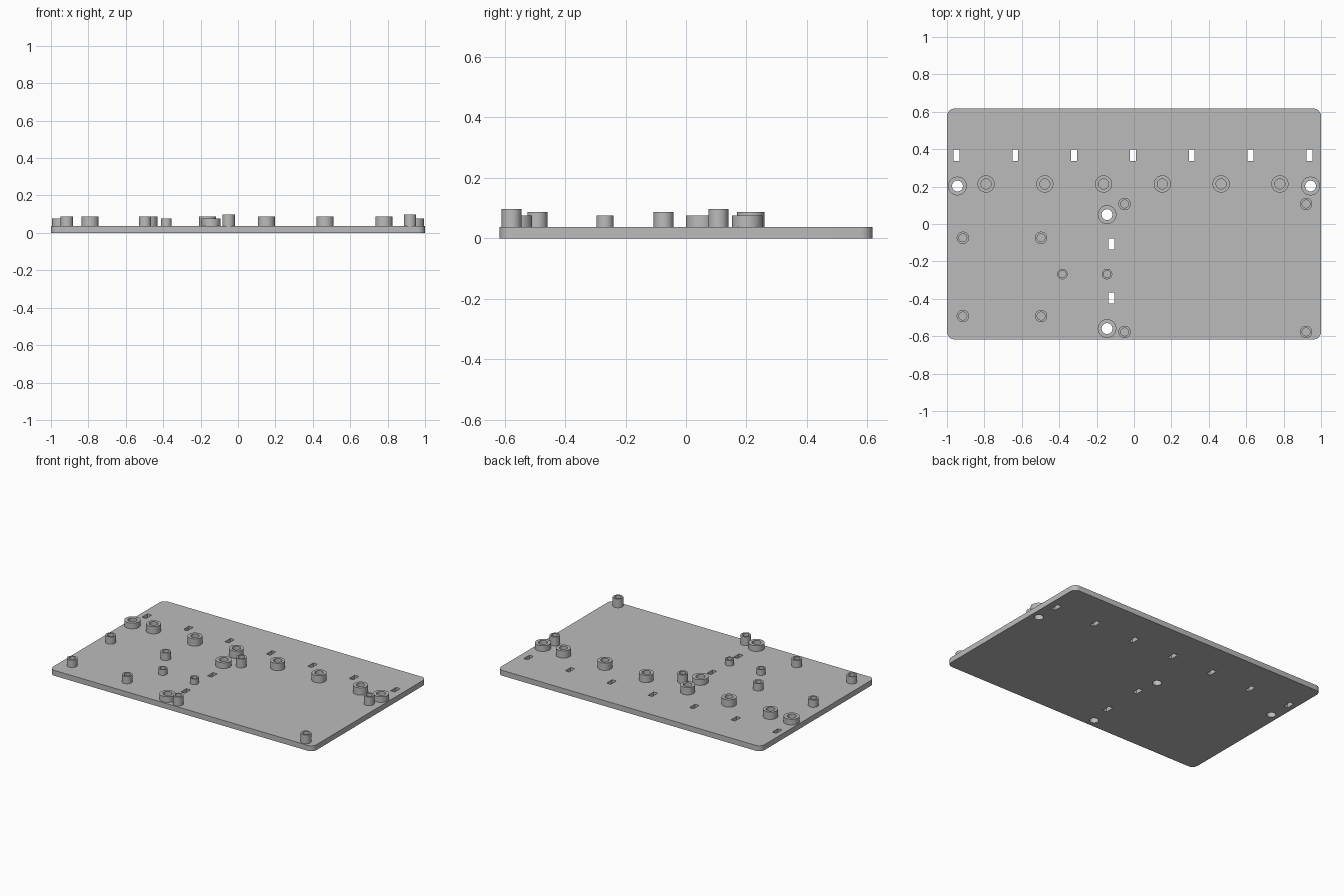
import bpy, bmesh, math
from mathutils import Matrix

cube = bpy.data.objects.get("Cube")
if cube:
    bpy.data.objects.remove(cube)

TOP = 0.037          # plate thickness
SIDES = 40

grey = bpy.data.materials.new("plain grey")
grey.use_nodes = True
colour = (0.5, 0.5, 0.5, 1)
grey.diffuse_color = colour
grey.node_tree.nodes["Principled BSDF"].inputs["Base Color"].default_value = colour


def finish(bm, name):
    mesh = bpy.data.meshes.new(name)
    bmesh.ops.recalc_face_normals(bm, faces=bm.faces)
    bm.to_mesh(mesh)
    bm.free()
    obj = bpy.data.objects.new(name, mesh)
    bpy.context.collection.objects.link(obj)
    mesh.materials.append(grey)
    return obj


def smooth(obj):
    bpy.ops.object.select_all(action="DESELECT")
    obj.select_set(True)
    bpy.context.view_layer.objects.active = obj
    bpy.ops.object.shade_smooth_by_angle(angle=math.radians(30))


def standoff(name, x, y, outer, inner, height):
    """Hollow round post, open to the plate below."""
    bm = bmesh.new()
    rings = []
    for r, z in ((outer, TOP), (outer, height), (inner, height), (inner, TOP)):
        rings.append([bm.verts.new((x + r * math.cos(a), y + r * math.sin(a), z))
                      for a in (2 * math.pi * i / SIDES for i in range(SIDES))])
    for low, high in zip(rings, rings[1:]):
        for i in range(SIDES):
            j = (i + 1) % SIDES
            bm.faces.new((low[i], low[j], high[j], high[i]))
    obj = finish(bm, name)
    # an open strip: make sure the rim faces up
    if max(obj.data.polygons, key=lambda p: abs(p.normal.z)).normal.z < 0:
        obj.data.flip_normals()
    smooth(obj)


# Base plate with rounded corners
bm = bmesh.new()
bmesh.ops.create_cube(bm, size=1, matrix=Matrix.Translation((0, 0, TOP / 2))
                      @ Matrix.Diagonal((2, 1.234, TOP, 1)))
corners = [e for e in bm.edges if abs(e.verts[0].co.z - e.verts[1].co.z) > TOP / 2]
bmesh.ops.bevel(bm, geom=corners, offset=0.04, segments=8, profile=0.5, affect="EDGES")
plate = finish(bm, "base_plate")

# Slots and through holes cut from the plate
through = [(-0.944, 0.203), (0.944, 0.203), (-0.144, 0.05), (-0.144, -0.559)]
slots = [(-0.949 + 0.3145 * i, 0.367) for i in range(7)] + [(-0.12, -0.107), (-0.12, -0.396)]
bm = bmesh.new()
for x, y in slots:
    bmesh.ops.create_cube(bm, size=1, matrix=Matrix.Translation((x, y, TOP / 2))
                          @ Matrix.Diagonal((0.031, 0.06, 0.1, 1)))
for x, y in through:
    bmesh.ops.create_cone(bm, cap_ends=True, segments=SIDES, radius1=0.029, radius2=0.029,
                          depth=0.1, matrix=Matrix.Translation((x, y, TOP / 2)))
cutter = finish(bm, "hole_cutter")
cutter.hide_render = True
cut = plate.modifiers.new("holes", "BOOLEAN")
cut.operation = "DIFFERENCE"
cut.solver = "EXACT"
cut.object = cutter
bpy.context.view_layer.objects.active = plate
bpy.ops.object.modifier_apply(modifier="holes")
bpy.data.objects.remove(cutter)
smooth(plate)

# Screw bosses around the through holes
for x, y in through:
    standoff("screw_boss", x, y, 0.05, 0.029, 0.076)

# Row of wide standoffs
for i in range(6):
    standoff("wide_standoff", -0.791 + 0.3142 * i, 0.214, 0.046, 0.027, 0.087)

# Tall, medium and short narrow standoffs
for x in (-0.05, 0.92):
    for y in (0.107, -0.577):
        standoff("tall_standoff", x, y, 0.033, 0.021, 0.097)
for x in (-0.915, -0.497):
    for y in (-0.074, -0.492):
        standoff("medium_standoff", x, y, 0.033, 0.021, 0.087)
for x in (-0.383, -0.144):
    standoff("short_standoff", x, -0.268, 0.028, 0.019, 0.076)
